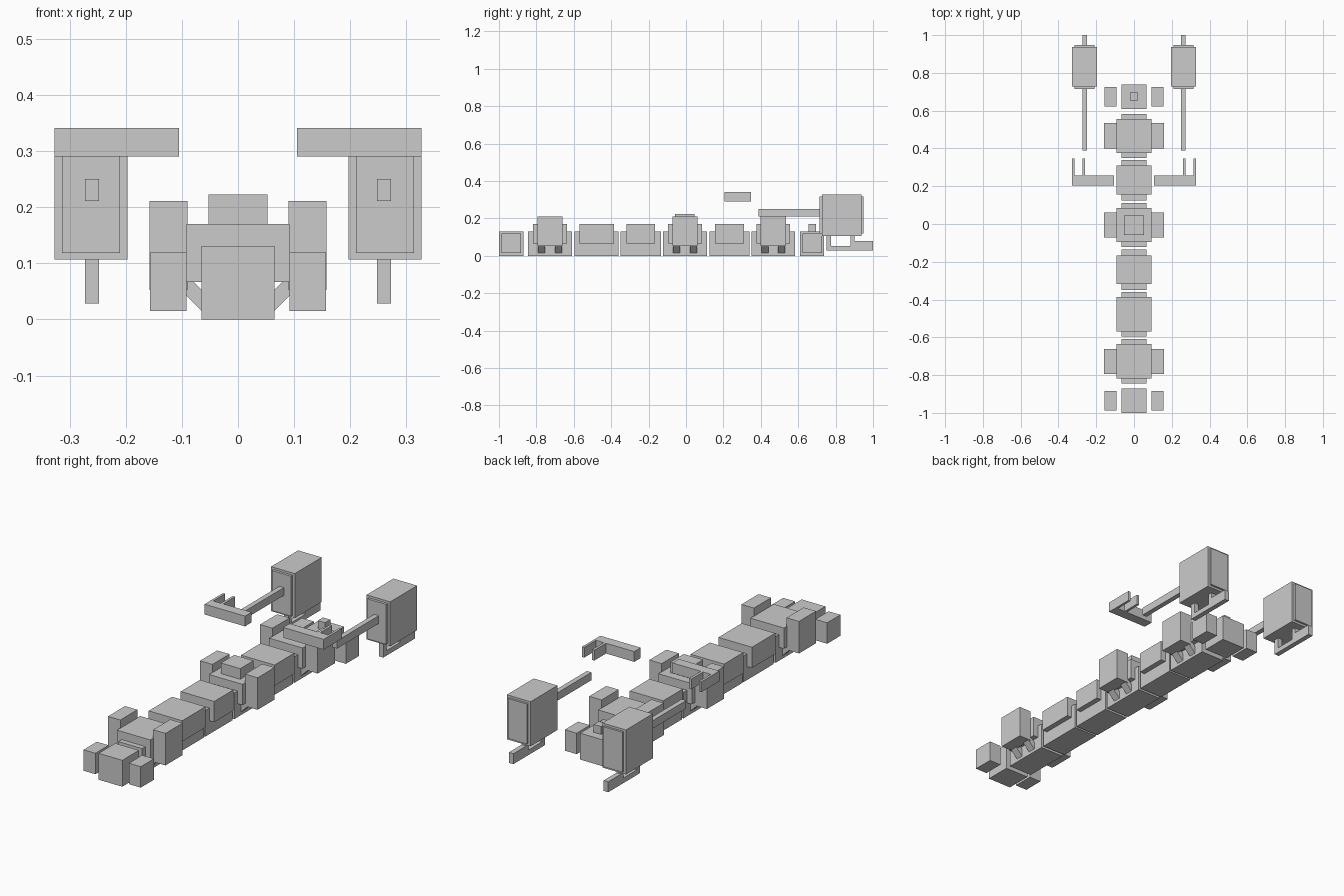
import bpy, bmesh

if "Cube" in bpy.data.objects:
    bpy.data.objects.remove(bpy.data.objects["Cube"])


def box(name, x0, x1, y0, y1, z0, z1):
    prism(name, [(y0, z0), (y1, z0), (y1, z1), (y0, z1)], x0, x1)


def prism(name, profile, a0, a1, axis='x'):
    """Extrude a profile along x (profile is y,z), y (x,z) or z (x,y)."""
    place = {'x': lambda a, p: (a, p[0], p[1]),
             'y': lambda a, p: (p[0], a, p[1]),
             'z': lambda a, p: (p[0], p[1], a)}[axis]
    bm = bmesh.new()
    lo = [bm.verts.new(place(a0, p)) for p in profile]
    hi = [bm.verts.new(place(a1, p)) for p in profile]
    bm.faces.new(lo)
    bm.faces.new(hi[::-1])
    n = len(profile)
    for i in range(n):
        j = (i + 1) % n
        bm.faces.new((lo[i], hi[i], hi[j], lo[j]))
    bmesh.ops.recalc_face_normals(bm, faces=bm.faces)
    me = bpy.data.meshes.new(name)
    bm.to_mesh(me)
    bm.free()
    ob = bpy.data.objects.new(name, me)
    bpy.context.collection.objects.link(ob)


def mirrored(points, s):
    return [(s * x, b) for x, b in points]


def side_box(name, s, x0, x1, *rest):
    box(name, min(s * x0, s * x1), max(s * x0, s * x1), *rest)


# Body segments: (narrow start, narrow end, inset of wide shell, has side pods)
segments = [(-0.845, -0.61, 0.026, True), (-0.595, -0.36, 0.026, False),
            (-0.35, -0.135, 0.032, False), (-0.122, 0.112, 0.026, True),
            (0.125, 0.34, 0.03, False), (0.35, 0.583, 0.026, True)]
strut = [(0.05, 0.0), (0.05, 0.038), (0.11, 0.098), (0.11, 0.06)]
for y0, y1, inset, pods in segments:
    box("body_core", -0.065, 0.065, y0, y1, 0, 0.13)
    box("body_shell", -0.092, 0.092, y0 + inset, y1 - inset, 0.067, 0.17)
    if pods:
        c = (y0 + y1) / 2
        for s in (-1, 1):
            side_box("side_pod", s, 0.09, 0.158, c - 0.067, c + 0.067, 0.052, 0.211)
            for dy in (-0.045, 0.045):
                prism("pod_strut", mirrored(strut, s), c + dy - 0.019, c + dy + 0.019, 'y')

# End blocks with their side blocks
for y0, y1 in ((-1.0, -0.87), (0.61, 0.738)):
    c = (y0 + y1) / 2
    box("end_block", -0.065, 0.065, y0, y1, 0, 0.131)
    for s in (-1, 1):
        side_box("end_side_block", s, 0.092, 0.157, c - 0.052, c + 0.052, 0.015, 0.119)

# Boxes on top of the middle segment and rear block
box("centre_top_box", -0.053, 0.053, -0.058, 0.046, 0.17, 0.223)
box("rear_knob", -0.02, 0.02, 0.655, 0.695, 0.13, 0.17)

hook = [(0.75, 0.028), (1.0, 0.028), (1.0, 0.08), (0.9, 0.08), (0.9, 0.108),
        (0.88, 0.108), (0.88, 0.053), (0.775, 0.053), (0.775, 0.108), (0.75, 0.108)]
bracket = [(0.105, 0.205), (0.327, 0.205), (0.327, 0.348), (0.315, 0.348),
           (0.315, 0.256), (0.273, 0.256), (0.273, 0.348), (0.26, 0.348),
           (0.26, 0.256), (0.105, 0.256)]
for s in (-1, 1):
    # Large floating case with end plates, rod and lower hook
    side_box("case", s, 0.197, 0.327, 0.727, 0.938, 0.107, 0.328)
    side_box("case_front_plate", s, 0.21, 0.314, 0.714, 0.727, 0.118, 0.317)
    side_box("case_back_plate", s, 0.21, 0.314, 0.938, 0.948, 0.118, 0.317)
    side_box("rod", s, 0.248, 0.273, 0.388, 0.715, 0.211, 0.25)
    prism("lower_hook", hook, s * 0.248, s * 0.273)
    # Floating forked bracket
    prism("forked_bracket", mirrored(bracket, s), 0.29, 0.341, 'z')
